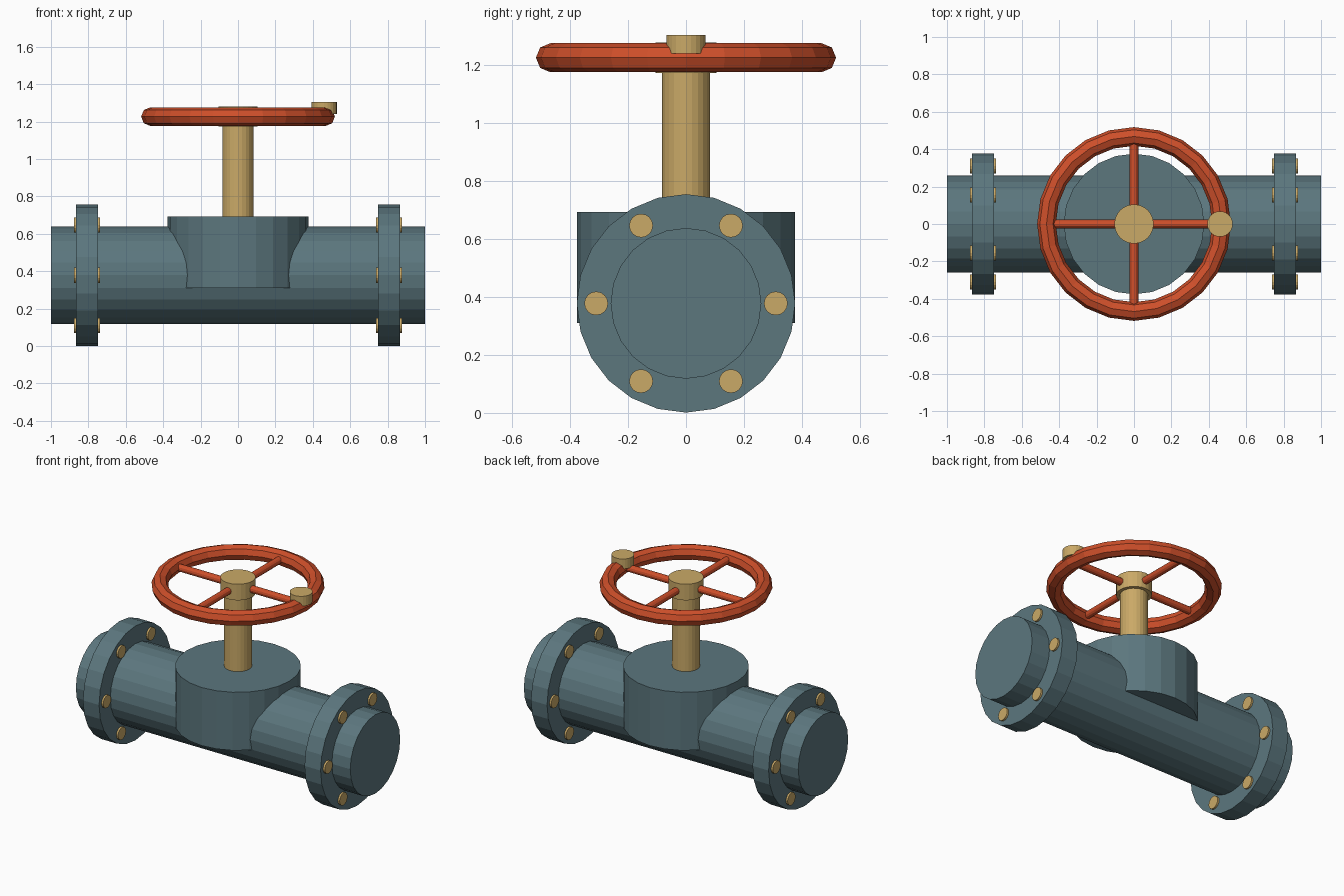
import bpy, bmesh
from math import cos, sin, pi, tau
from mathutils import Matrix, Vector

cube = bpy.data.objects.get("Cube")
if cube:
    bpy.data.objects.remove(cube, do_unlink=True)


def material(name, srgb):
    color = [(c / 255) ** 2.2 for c in srgb] + [1]
    m = bpy.data.materials.new(name)
    m.use_nodes = True
    m.diffuse_color = color
    m.node_tree.nodes["Principled BSDF"].inputs["Base Color"].default_value = color
    return m


STEEL = material("blue grey steel", (92, 118, 125))
RED = material("red paint", (205, 80, 46))
BRASS = material("brass", (201, 168, 103))


def make_object(name, bm, mat):
    mesh = bpy.data.meshes.new(name)
    bmesh.ops.recalc_face_normals(bm, faces=bm.faces)
    bm.to_mesh(mesh)
    bm.free()
    mesh.materials.append(mat)
    obj = bpy.data.objects.new(name, mesh)
    bpy.context.collection.objects.link(obj)
    return obj


def rod(name, start, end, radius, mat, sides=24):
    """Capped cylinder between two points."""
    a, b = Vector(start), Vector(end)
    turn = (b - a).to_track_quat('Z', 'Y').to_matrix().to_4x4()
    bm = bmesh.new()
    bmesh.ops.create_cone(bm, cap_ends=True, segments=sides, radius1=radius,
                          radius2=radius, depth=(b - a).length,
                          matrix=Matrix.Translation((a + b) / 2) @ turn)
    return make_object(name, bm, mat)


def ring(name, z, major, minor, mat, steps=24, sides=8):
    """Faceted torus lying flat at height z."""
    bm = bmesh.new()
    loops = []
    for i in range(steps):
        a = tau * i / steps
        loop = []
        for j in range(sides):
            b = tau * j / sides
            r = major + minor * cos(b)
            loop.append(bm.verts.new((r * cos(a), r * sin(a), z + minor * sin(b))))
        loops.append(loop)
    for i in range(steps):
        p, q = loops[i], loops[(i + 1) % steps]
        for j in range(sides):
            k = (j + 1) % sides
            bm.faces.new((p[j], q[j], q[k], p[k]))
    return make_object(name, bm, mat)


AXIS = 0.378      # height of the pipe centre line
WHEEL = 1.226     # height of the hand wheel

# Valve body
rod("pipe", (-1, 0, AXIS), (1, 0, AXIS), 0.26, STEEL)
rod("bonnet", (0, 0, 0.31), (0, 0, 0.693), 0.376, STEEL)

# Flanges with their bolts
for side, label in ((1, "left"), (-1, "right")):
    rod(f"{label}_flange", (side * 0.749, 0, AXIS), (side * 0.866, 0, AXIS), 0.377, STEEL)
    for i in range(6):
        a = i * pi / 3
        y, z = 0.31 * cos(a), AXIS + 0.31 * sin(a)
        rod(f"{label}_flange_bolt_{i + 1}", (side * 0.737, y, z),
            (side * 0.878, y, z), 0.041, BRASS, 16)

# Stem and hub
rod("stem", (0, 0, 0.6), (0, 0, WHEEL), 0.083, BRASS)
rod("hub", (0, 0, 1.173), (0, 0, 1.279), 0.105, BRASS)

# Hand wheel
ring("wheel_rim", WHEEL, 0.468, 0.05, RED)
for i in range(4):
    a = i * pi / 2
    rod(f"wheel_spoke_{i + 1}", (0.06 * cos(a), 0.06 * sin(a), WHEEL),
        (0.45 * cos(a), 0.45 * sin(a), WHEEL), 0.023, RED, 12)
rod("wheel_knob", (0.46, 0, 1.24), (0.46, 0, 1.305), 0.068, BRASS)
